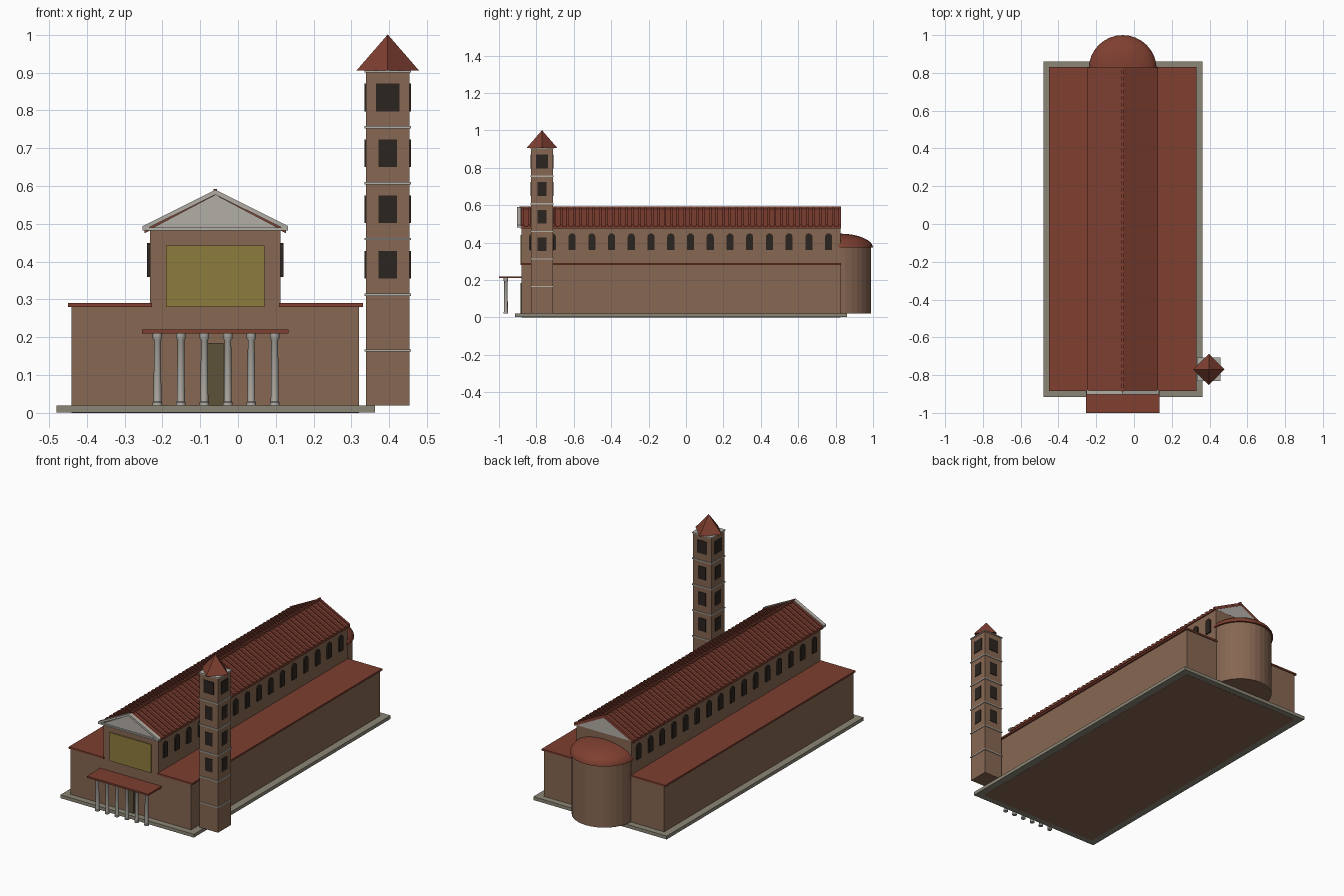
import bpy, bmesh, math
from mathutils import Vector, Matrix

if "Cube" in bpy.data.objects:
    bpy.data.objects.remove(bpy.data.objects["Cube"])


def mat(name, r, g, b):
    m = bpy.data.materials.new(name)
    m.diffuse_color = (r, g, b, 1)
    m.use_nodes = True
    m.node_tree.nodes["Principled BSDF"].inputs["Base Color"].default_value = m.diffuse_color
    return m


BRICK = mat("brick", 0.24, 0.135, 0.085)
TILE = mat("roof_tile", 0.21, 0.05, 0.03)
STONE = mat("stone", 0.26, 0.24, 0.18)
MARBLE = mat("marble", 0.45, 0.43, 0.39)
DARK = mat("dark_opening", 0.025, 0.018, 0.014)
GOLD = mat("gold_mosaic", 0.27, 0.2, 0.045)
BRONZE = mat("bronze_door", 0.11, 0.085, 0.04)
CX = -0.06                      # axis of the church
Y0, Y1 = -0.88, 0.825           # front and back walls


def finish(bm, name, material, smooth=False):
    bmesh.ops.recalc_face_normals(bm, faces=bm.faces[:])
    me = bpy.data.meshes.new(name)
    bm.to_mesh(me)
    bm.free()
    ob = bpy.data.objects.new(name, me)
    bpy.context.collection.objects.link(ob)
    me.materials.append(material)
    if smooth:
        bpy.context.view_layer.objects.active = ob
        ob.select_set(True)
        bpy.ops.object.shade_smooth_by_angle(angle=math.radians(35))
        ob.select_set(False)
    return ob


def add_box(bm, x0, x1, y0, y1, z0, z1):
    m = Matrix.Translation(((x0 + x1) / 2, (y0 + y1) / 2, (z0 + z1) / 2))
    bmesh.ops.create_cube(bm, size=1, matrix=m @ Matrix.Diagonal((x1 - x0, y1 - y0, z1 - z0, 1)))


def boxes(name, material, *dims):
    bm = bmesh.new()
    for d in dims:
        add_box(bm, *d)
    return finish(bm, name, material)


def add_prism(bm, pts, offset):
    f = bm.faces.new([bm.verts.new(p) for p in pts])
    r = bmesh.ops.extrude_face_region(bm, geom=[f], use_keep_orig=True)
    bmesh.ops.translate(bm, vec=Vector(offset),
                        verts=[v for v in r["geom"] if isinstance(v, bmesh.types.BMVert)])


def add_lathe(bm, profile, x, y, n):
    rings = [[bm.verts.new((x + r * math.cos(2 * math.pi * i / n),
                            y + r * math.sin(2 * math.pi * i / n), z)) for i in range(n)]
             for r, z in profile]
    for a, b in zip(rings, rings[1:]):
        for i in range(n):
            bm.faces.new((a[i], a[(i + 1) % n], b[(i + 1) % n], b[i]))
    bm.faces.new(rings[0])
    bm.faces.new(rings[-1])


# Plinth and main masses
boxes("plinth", STONE, (-0.48, 0.362, -0.915, 0.86, 0.001, 0.02))
boxes("aisles", BRICK, (-0.44, 0.32, Y0, Y1, 0, 0.28))
boxes("nave_wall", BRICK, (-0.233, 0.113, Y0, Y1, 0.27, 0.487))
boxes("aisle_roofs", TILE, (-0.45, -0.228, Y0 - 0.005, 0.83, 0.28, 0.29),
      (0.108, 0.33, Y0 - 0.005, 0.83, 0.28, 0.29))

# Nave roof: two sloped slabs
EAVE, RIDGE, HALF, T = 0.487, 0.582, 0.187, 0.012


def slope(bm, y, length, lift, thick):
    for s in (-1, 1):
        e, p = CX + s * HALF, CX
        add_prism(bm, [(p, y, RIDGE + lift), (e, y, EAVE + lift),
                       (e, y, EAVE + lift - thick), (p, y, RIDGE + lift - thick)], (0, length, 0))


bm = bmesh.new()
slope(bm, -0.885, 1.713, 0, T)
finish(bm, "nave_roof", TILE)

# Tile ribs and ridge bar
bm = bmesh.new()
for i in range(50):
    slope(bm, -0.88 + i * 0.0346, 0.013, 0.006, 0.008)
finish(bm, "tile_ribs", TILE)
boxes("ridge_bar", TILE, (CX - 0.005, CX + 0.005, -0.89, 0.828, 0.58, 0.592))

# Gables: tympanum front and back, framed pediment in front
bm = bmesh.new()
for y, d in ((-0.895, 0.02), (0.808, 0.018)):
    add_prism(bm, [(CX - 0.18, y, 0.482), (CX + 0.18, y, 0.482), (CX, y, 0.577)], (0, d, 0))
finish(bm, "tympanum", MARBLE)
bm = bmesh.new()
for s in (-1, 1):
    add_prism(bm, [(CX, -0.903, 0.59), (CX + s * 0.192, -0.903, 0.494),
                   (CX + s * 0.192, -0.903, 0.482), (CX, -0.903, 0.577)], (0, 0.022, 0))
add_box(bm, CX - 0.19, CX + 0.19, -0.903, -0.88, 0.482, 0.49)
finish(bm, "pediment_frame", MARBLE)

# Arched clerestory windows on both sides
bm = bmesh.new()
w, z0, zs = 0.019, 0.36, 0.43
for i in range(16):
    y = -0.82 + i * 0.1055
    for x in (-0.24, 0.108):
        pts = [(x, y - w, z0), (x, y + w, z0)]
        pts += [(x, y + w * math.cos(a), zs + w * math.sin(a))
                for a in (k * math.pi / 8 for k in range(9))]
        add_prism(bm, pts, (0.012, 0, 0))
finish(bm, "clerestory_windows", DARK)

# Facade mosaic and door
boxes("facade_mosaic", GOLD, (-0.19, 0.07, -0.886, -0.87, 0.28, 0.442))
boxes("door", BRONZE, (-0.082, -0.038, -0.886, -0.87, 0.02, 0.185))

# Porch with six columns
boxes("porch_roof", TILE, (-0.254, 0.134, -1.0, -0.88, 0.21, 0.22))
bm = bmesh.new()
for i in range(6):
    add_lathe(bm, [(0.0125, 0.02), (0.0125, 0.028), (0.0105, 0.03), (0.009, 0.192),
                   (0.0125, 0.197), (0.0125, 0.211)], -0.213 + i * 0.062, -0.963, 16)
finish(bm, "porch_columns", MARBLE, True)

# Apse with half-dome roof
bm = bmesh.new()
add_lathe(bm, [(0.17, 0.02), (0.17, 0.38)], CX, 0.82, 32)
finish(bm, "apse_wall", BRICK)
bm = bmesh.new()
dome = [(0.18 * math.cos(a), 0.373 + 0.075 * math.sin(a))
        for a in (k * math.pi / 16.5 for k in range(9))]
add_lathe(bm, dome, CX, 0.82, 32)
bmesh.ops.bisect_plane(bm, geom=bm.verts[:] + bm.edges[:] + bm.faces[:],
                       plane_co=(0, 0.815, 0), plane_no=(0, -1, 0), clear_outer=True)
bmesh.ops.holes_fill(bm, edges=[e for e in bm.edges if e.is_boundary])
finish(bm, "apse_roof", TILE, True)

# Bell tower: shaft, string courses, openings, pyramid roof
TX, TY, H = 0.396, -0.77, 0.058
boxes("tower_shaft", BRICK, (TX - H, TX + H, TY - H, TY + H, 0.02, 0.905))
b = H + 0.004
boxes("tower_bands", MARBLE, *[(TX - b, TX + b, TY - b, TY + b, z - 0.003, z + 0.003)
                               for z in (0.165 + 0.1475 * i for i in range(6))])
bm = bmesh.new()
for i in range(4):
    z, o = 0.355 + i * 0.1475, H + 0.003
    hw = 0.031 if i == 3 else 0.024
    add_box(bm, TX - hw, TX + hw, TY - o, TY + o, z, z + 0.073)
    add_box(bm, TX - o, TX + o, TY - hw, TY + hw, z, z + 0.073)
finish(bm, "tower_openings", DARK)
bm = bmesh.new()
add_lathe(bm, [(0.083, 0.905), (0.0005, 1.0)], TX, TY, 4)
finish(bm, "tower_roof", TILE)
